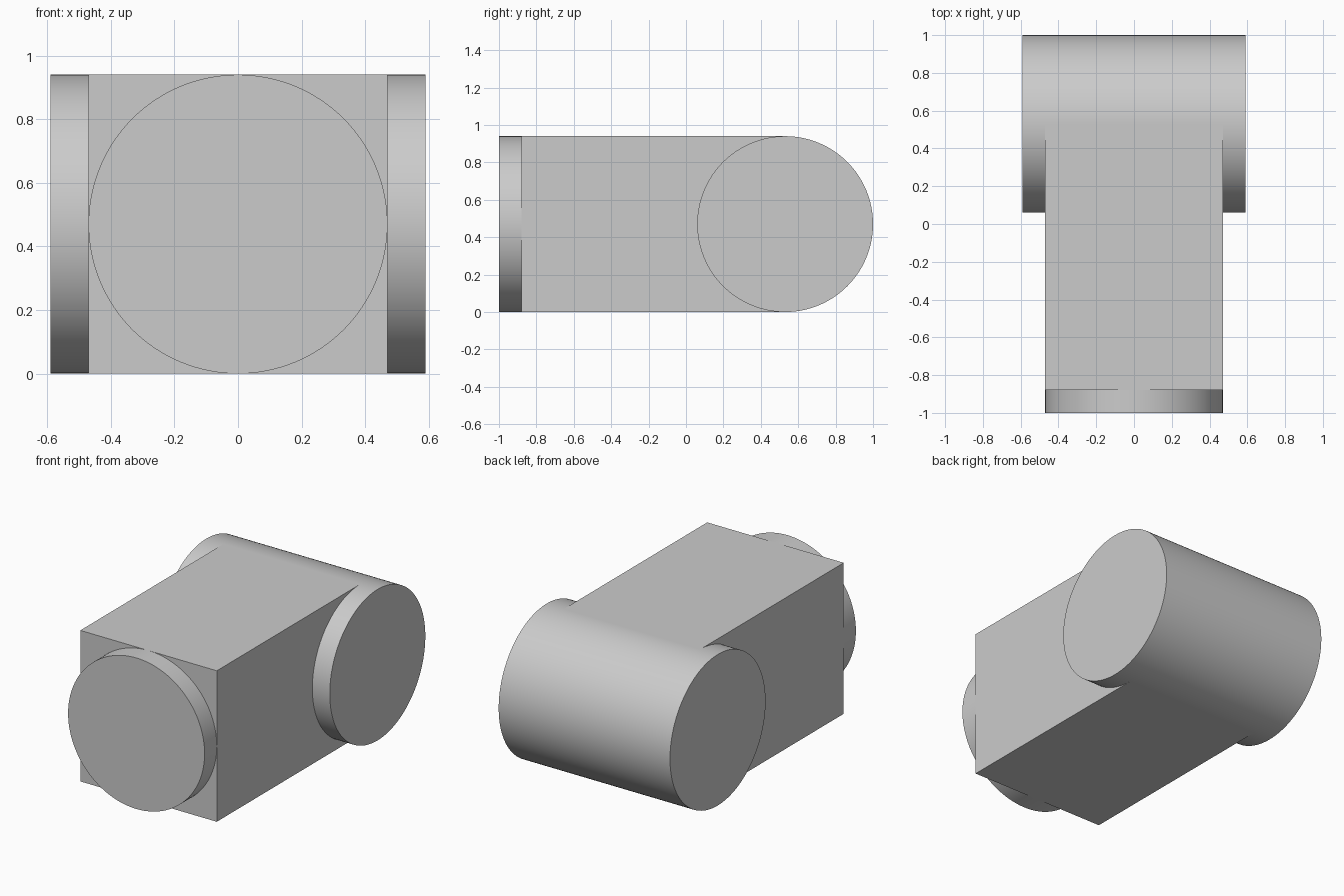
import bpy
import math

RADIUS = 0.47
SEGMENTS = 128

cube = bpy.data.objects.get("Cube")
if cube:
    bpy.data.objects.remove(cube, do_unlink=True)

# Single grey material
grey = bpy.data.materials.new("plain grey")
grey.use_nodes = True
colour = (0.6, 0.6, 0.6, 1)
grey.diffuse_color = colour
grey.node_tree.nodes["Principled BSDF"].inputs["Base Color"].default_value = colour


def finish(name):
    obj = bpy.context.object
    obj.name = name
    obj.data.materials.append(grey)
    return obj


def cylinder(name, length, location, rotation):
    bpy.ops.mesh.primitive_cylinder_add(
        vertices=SEGMENTS, radius=RADIUS, depth=length,
        location=location, rotation=rotation)
    obj = finish(name)
    bpy.ops.object.transform_apply(location=False, rotation=True, scale=True)
    bpy.ops.object.shade_smooth_by_angle(angle=math.radians(30))
    return obj


# Square block running from the front disc to the axis of the rear barrel
front, back = -0.88, 0.53
bpy.ops.mesh.primitive_cube_add(size=1, location=(0, (front + back) / 2, RADIUS))
block = finish("block")
block.scale = (2 * RADIUS, back - front, 2 * RADIUS)
bpy.ops.object.transform_apply(location=False, rotation=False, scale=True)

# Crosswise barrel at the back, standing proud of both sides
cylinder("rear_barrel", 1.18, (0, back, RADIUS), (0, math.pi / 2, 0))

# Round disc on the front, seated slightly into the block
disc_front, disc_back = -1.0, front + 0.02
cylinder("front_disc", disc_back - disc_front,
         (0, (disc_front + disc_back) / 2, RADIUS), (math.pi / 2, 0, 0))
